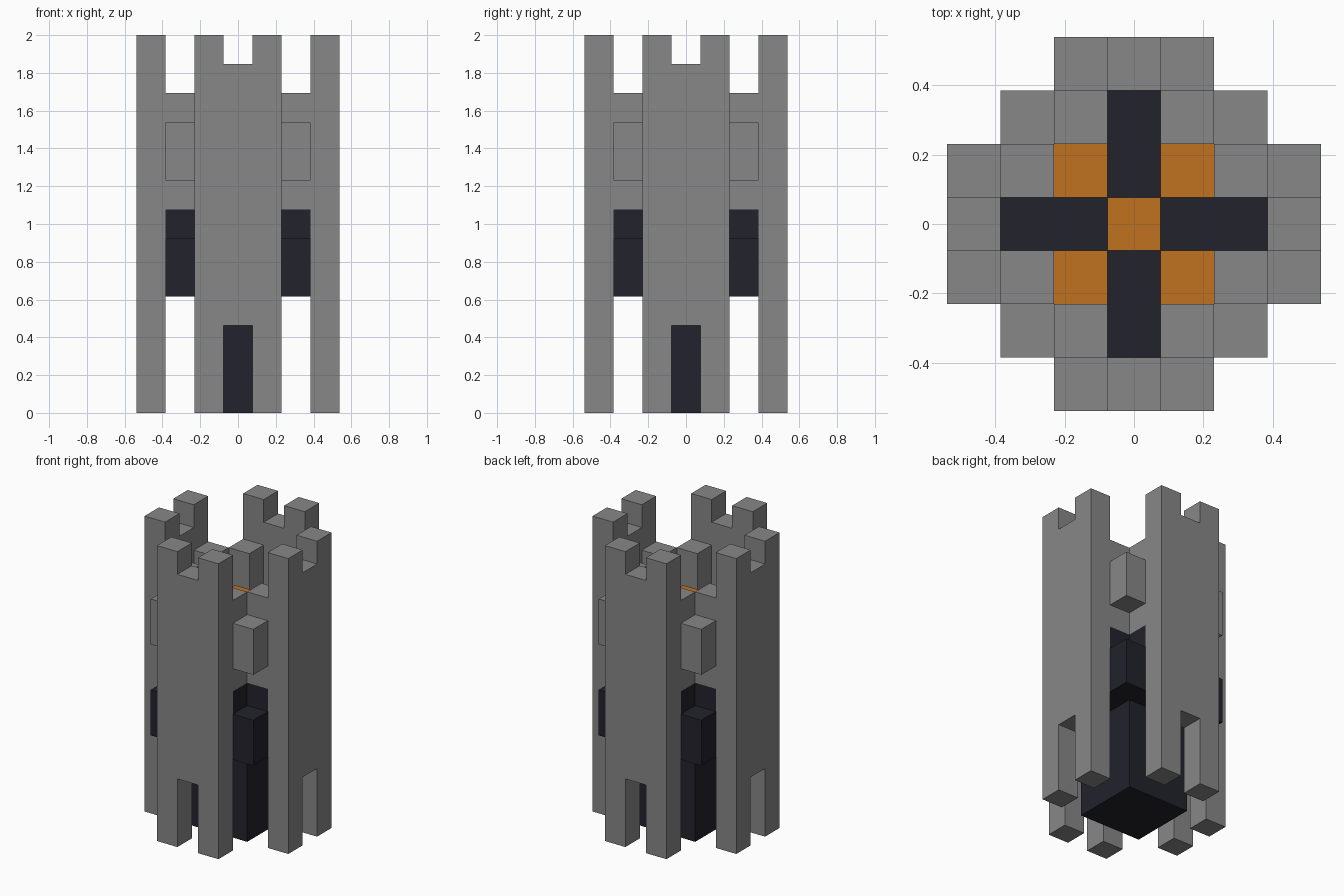
import bpy, bmesh
from math import pi
from mathutils import Matrix

if "Cube" in bpy.data.objects:
    bpy.data.objects.remove(bpy.data.objects["Cube"], do_unlink=True)

U = 2 / 13  # one block


def material(name, rgb):
    m = bpy.data.materials.new(name)
    m.use_nodes = True
    m.diffuse_color = (*rgb, 1)
    m.node_tree.nodes["Principled BSDF"].inputs["Base Color"].default_value = (*rgb, 1)
    return m


stone = material("grey stone", (0.245, 0.245, 0.245))
core = material("dark core", (0.016, 0.016, 0.025))
fire = material("orange fire", (0.53, 0.165, 0.014))


def finish(name, bm, mat):
    bmesh.ops.recalc_face_normals(bm, faces=bm.faces)
    mesh = bpy.data.meshes.new(name)
    bm.to_mesh(mesh)
    bm.free()
    mesh.materials.append(mat)
    obj = bpy.data.objects.new(name, mesh)
    bpy.context.collection.objects.link(obj)
    return obj


def block(name, mat, x, y, z0, z1, wide=1, deep=1):
    """Box centred on grid cell (x, y), between two block heights."""
    bm = bmesh.new()
    bmesh.ops.create_cube(bm, size=1)
    bmesh.ops.scale(bm, vec=(wide * U, deep * U, (z1 - z0) * U), verts=bm.verts)
    bmesh.ops.translate(bm, vec=(x * U, y * U, (z0 + z1) / 2 * U), verts=bm.verts)
    return finish(name, bm, mat)


def wall(name, angle):
    """Outer wall with a doorway below and a notch between two merlons."""
    half = [(0.5, 12), (0.5, 13), (1.5, 13), (1.5, 0), (0.5, 0), (0.5, 3)]
    outline = half + [(-x, z) for x, z in reversed(half)]
    bm = bmesh.new()
    face = bm.faces.new([bm.verts.new((x * U, -3.5 * U, z * U)) for x, z in outline])
    grown = bmesh.ops.extrude_face_region(bm, geom=[face])["geom"]
    verts = [v for v in grown if isinstance(v, bmesh.types.BMVert)]
    bmesh.ops.translate(bm, vec=(0, U, 0), verts=verts)
    bm.transform(Matrix.Rotation(angle, 4, "Z"))
    return finish(name, bm, stone)


# Four outer walls
for i, side in enumerate(("front", "left", "back", "right")):
    wall(side + "_wall", i * pi / 2)

# Dark core: shaft, wide floor, cross-shaped step
block("core_shaft", core, 0, 0, 0, 4, 3, 3)
block("core_floor", core, 0, 0, 4, 6, 5, 5)
block("core_step_across", core, 0, 0, 6, 7, 5, 3)
for s, side in ((-1, "front"), (1, "back")):
    block(side + "_core_step", core, 0, 2 * s, 6, 7, 3, 1)

# Dark cross on top of the core
block("cross_beam", core, 0, 0, 7, 8, 5, 1)
for s, side in ((-1, "front"), (1, "back")):
    block(side + "_cross_arm", core, 0, 1.5 * s, 7, 8, 1, 2)

# Central flame
block("central_flame", fire, 0, 0, 8, 10)

# Corner parts: flame, two inner piers, hanging stone
for sx, lr in ((-1, "right"), (1, "left")):
    for sy, fb in ((-1, "front"), (1, "back")):
        corner = f"{fb}_{lr}"
        block(corner + "_flame", fire, sx, sy, 7, 9)
        block(corner + "_pier", stone, sx, 2 * sy, 7, 11)
        block(corner + "_side_pier", stone, 2 * sx, sy, 7, 11)
        block(corner + "_corner_stone", stone, 2 * sx, 2 * sy, 8, 10)
